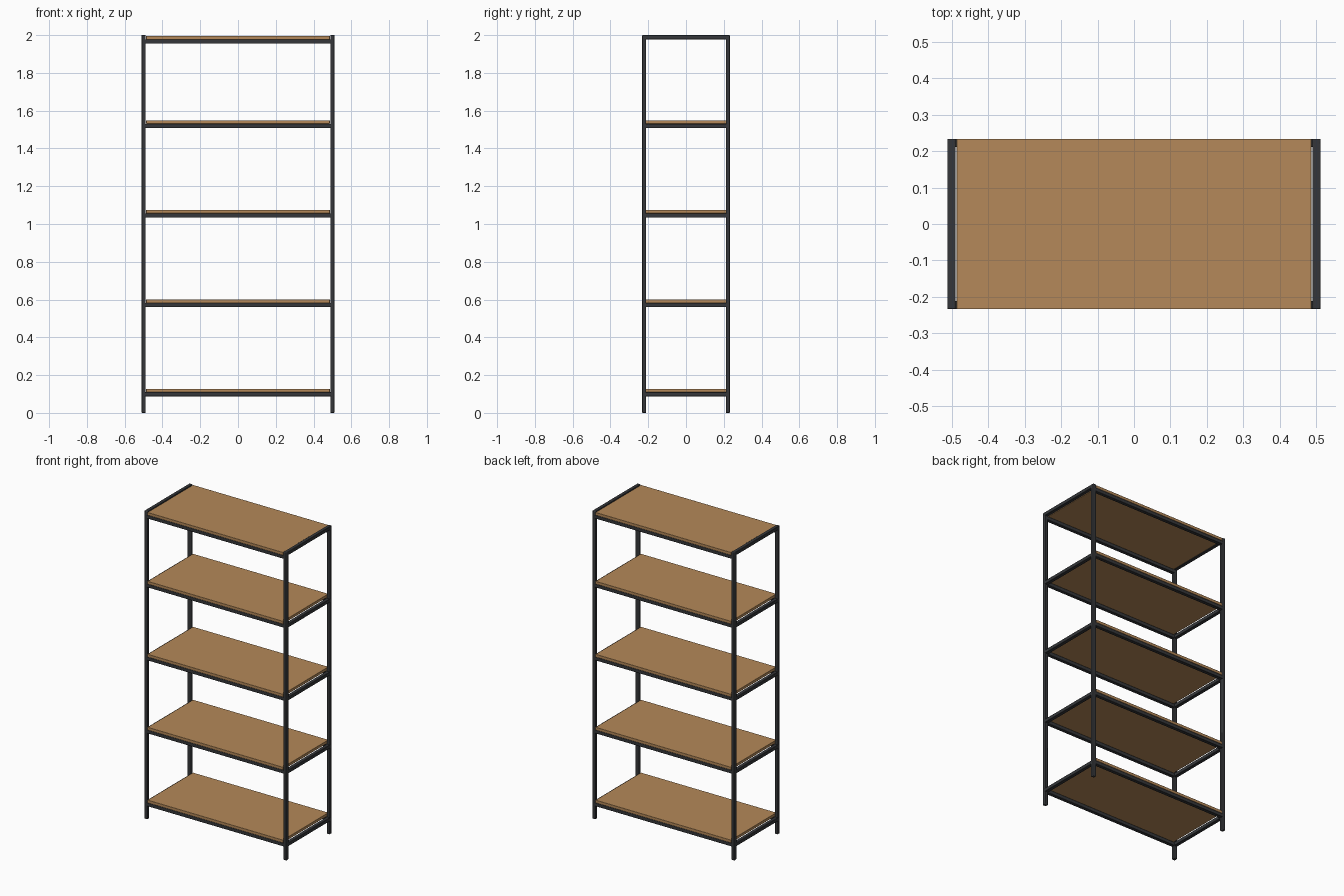
import bpy

cube = bpy.data.objects.get("Cube")
if cube:
    bpy.data.objects.remove(cube, do_unlink=True)


def material(name, color):
    m = bpy.data.materials.new(name)
    m.use_nodes = True
    m.diffuse_color = color
    m.node_tree.nodes["Principled BSDF"].inputs["Base Color"].default_value = color
    return m


METAL = material("dark metal", (0.035, 0.037, 0.041, 1))
WOOD = material("warm wood", (0.46, 0.25, 0.10, 1))


def box(name, center, size, mat, bevel):
    bpy.ops.mesh.primitive_cube_add(size=1, location=center)
    ob = bpy.context.object
    ob.name = name
    ob.scale = size
    bpy.ops.object.transform_apply(location=False, rotation=False, scale=True)
    ob.data.materials.append(mat)
    mod = ob.modifiers.new("soft edges", "BEVEL")
    mod.width = bevel
    mod.segments = 2
    bpy.ops.object.shade_smooth_by_angle()
    return ob


TUBE = 0.023          # square tube thickness
X, Y = 0.5, 0.222     # post centre lines
BOARD = 0.018         # shelf thickness
RAIL_Z = [0.098, 0.571, 1.045, 1.519, 1.966]
sides = [(-1, "right"), (1, "left")]
ends = [(-1, "front"), (1, "back")]

# Corner posts
for sx, side in sides:
    for sy, end in ends:
        box(f"{end}_{side}_post", (sx * X, sy * Y, 1), (TUBE, TUBE, 2), METAL, 0.004)

# Shelf levels: long rails, end rails and a board on top
for i, z in enumerate(RAIL_Z):
    for sy, end in ends:
        box(f"{end}_rail_{i}", (0, sy * Y, z), (2 * X, TUBE, TUBE), METAL, 0.003)
    # The top end rails sit flush with the post tops
    end_z = 2 - TUBE / 2 if z == RAIL_Z[-1] else z
    for sx, side in sides:
        box(f"{side}_end_rail_{i}", (sx * X, 0, end_z), (TUBE, 2 * Y, TUBE), METAL, 0.003)
    box(f"shelf_board_{i}", (0, 0, z + TUBE / 2 + BOARD / 2),
        (0.972, 2 * Y + TUBE, BOARD), WOOD, 0.001)
